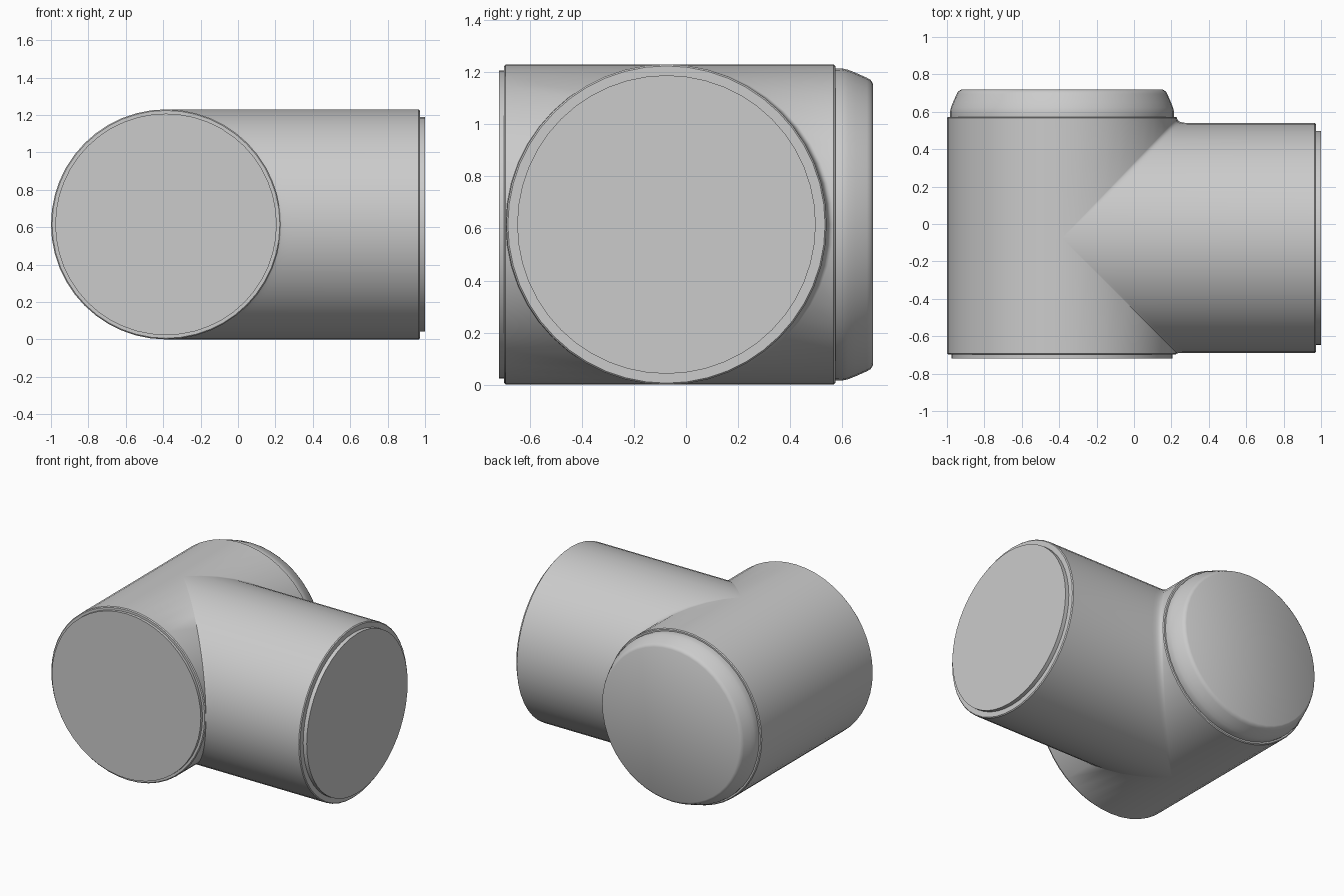
import bpy, bmesh
from math import cos, sin, pi

if "Cube" in bpy.data.objects:
    bpy.data.objects.remove(bpy.data.objects["Cube"])

SEG = 48
R = 0.615
X0, Y0, Z0 = -0.385, -0.075, 0.615     # where the two pipe axes cross
FRONT, BACK, RIGHT = -0.692, 0.567, 0.966


def finish(name, bm):
    bmesh.ops.remove_doubles(bm, verts=bm.verts, dist=1e-5)
    bmesh.ops.dissolve_degenerate(bm, edges=bm.edges, dist=1e-6)
    bmesh.ops.recalc_face_normals(bm, faces=bm.faces)
    me = bpy.data.meshes.new(name)
    bm.to_mesh(me)
    bm.free()
    ob = bpy.data.objects.new(name, me)
    bpy.context.collection.objects.link(ob)
    bpy.ops.object.select_all(action='DESELECT')
    ob.select_set(True)
    bpy.context.view_layer.objects.active = ob
    bpy.ops.object.shade_smooth_by_angle(angle=0.6)
    return ob


def skin(bm, rows, flip=False):
    grid = [[bm.verts.new(p) for p in row] for row in rows]
    for a, b in zip(grid, grid[1:]):
        for i in range(len(a) - 1):
            q = (a[i], a[i + 1], b[i + 1], b[i])
            bm.faces.new(q[::-1] if flip else q)


def lathe(name, profile, axis):
    """Revolve (radius, position) points round a pipe axis; last ring is closed."""
    bm = bmesh.new()
    rings = []
    for r, p in profile:
        ring = []
        for k in range(SEG):
            t = 2 * pi * k / SEG
            c, z = r * cos(t), Z0 + r * sin(t)
            ring.append(bm.verts.new((X0 + c, p, z) if axis == 'y' else (p, Y0 + c, z)))
        rings.append(ring)
    for a, b in zip(rings, rings[1:]):
        for k in range(SEG):
            n = (k + 1) % SEG
            bm.faces.new((a[k], a[n], b[n], b[k]))
    bm.faces.new(rings[-1])
    ob = finish(name, bm)
    # the open shell needs its closing disc to face outward
    me = ob.data
    disc = me.polygons[len(me.polygons) - 1]
    mid = (FRONT + BACK) / 2 if axis == 'y' else X0
    i = 1 if axis == 'y' else 0
    if disc.normal[i] * (disc.center[i] - mid) < 0:
        me.flip_normals()
    return ob


def tee_row(t, s, end, fx, fy):
    """Line from a main pipe end, through the filleted seam, to the branch end."""
    c = max(cos(t), 0.0)
    z = Z0 + R * sin(t)
    x, y = X0 + R * c, Y0 + s * R * c
    row = [(x, end, z)]
    for i in range(6):
        u = i / 5
        row.append((x + fx * c * u * u, y + s * fy * c * (1 - u) ** 2, z))
    row.append((RIGHT, y, z))
    return row


# pipe body: plain far side, then the two mitred quarters with the branch
bm = bmesh.new()
H = SEG // 4
skin(bm, [[(X0 + R * cos(2 * pi * k / SEG), y, Z0 + R * sin(2 * pi * k / SEG))
           for y in (FRONT, Y0, BACK)] for k in range(H, 3 * H + 1)])
for s, end, fx, fy in ((1, BACK, 0.065, 0.026), (-1, FRONT, 0.06, 0.002)):
    skin(bm, [tee_row(2 * pi * k / SEG, s, end, fx, fy) for k in range(-H, H + 1)], s < 0)
finish("tee_pipe_body", bm)

# flat end plugs
lathe("front_plug", [(R, FRONT), (R - 0.006, -0.698), (0.592, -0.698),
                     (0.592, -0.718)], 'y')
lathe("branch_plug", [(R, RIGHT), (R - 0.006, 0.972), (0.573, 0.972),
                      (0.573, 1.0)], 'x')

# rounded tapered cap at the back
lathe("back_cap", [(R, BACK), (R - 0.006, 0.573), (0.598, 0.573), (0.599, 0.60),
                   (0.594, 0.622), (0.583, 0.65), (0.563, 0.695), (0.555, 0.709),
                   (0.54, 0.718)], 'y')
